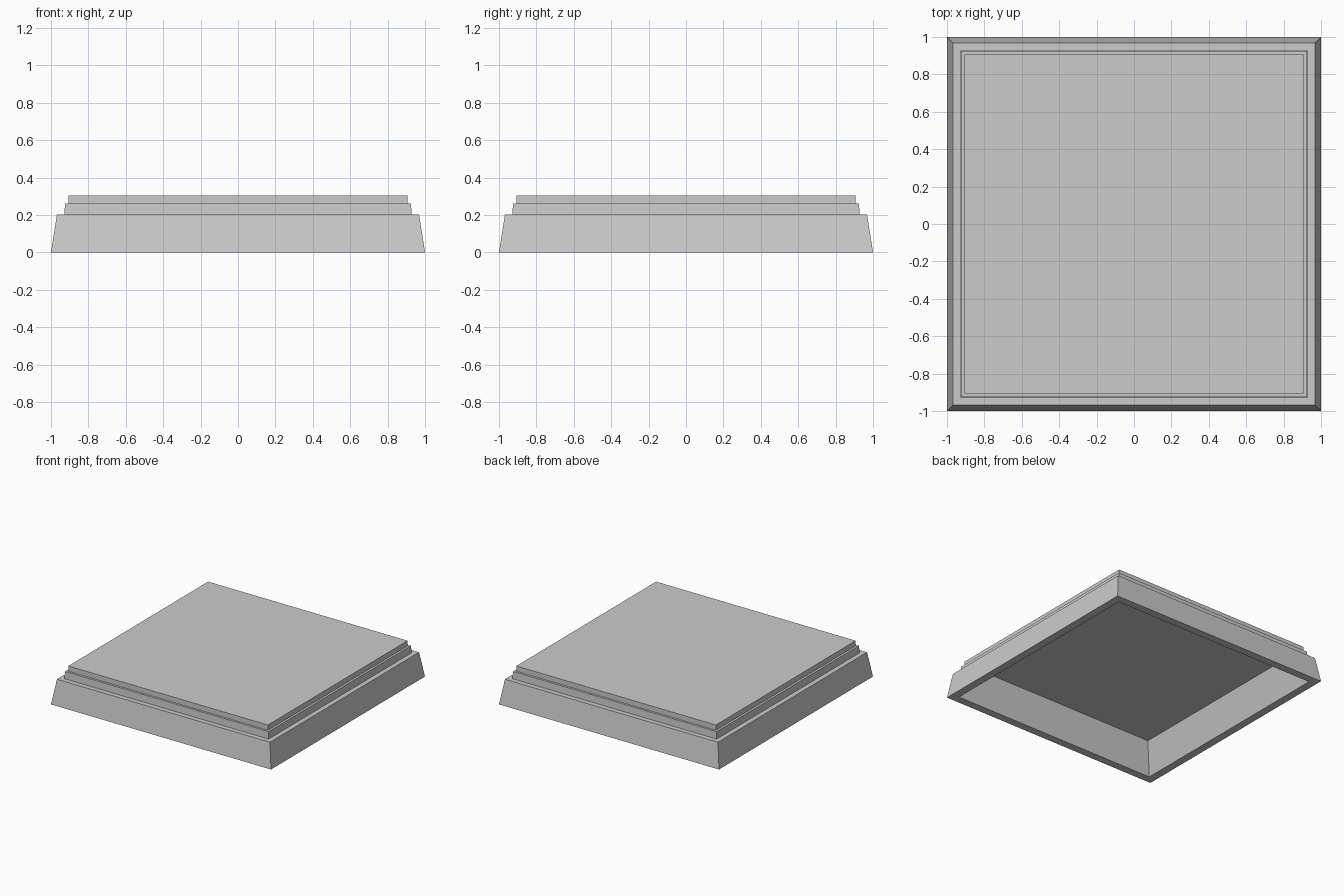
import bpy, bmesh

if "Cube" in bpy.data.objects:
    bpy.data.objects.remove(bpy.data.objects["Cube"])

# (half width, height): hollow underside, rim, then stepped outside up to the top
PROFILE = [
    (0.848, 0.243), (0.935, 0.0),    # recess ceiling and drafted inner wall
    (1.0, 0.0), (0.968, 0.203),      # sloped base tier
    (0.928, 0.203), (0.925, 0.262),  # middle tier
    (0.907, 0.262), (0.907, 0.305),  # top tier
]


def square_ring(bm, half, z):
    corners = [(-1, -1), (1, -1), (1, 1), (-1, 1)]
    return [bm.verts.new((half * x, half * y, z)) for x, y in corners]


def stepped_plinth(name, profile):
    bm = bmesh.new()
    rings = [square_ring(bm, h, z) for h, z in profile]
    # walls and ledges between neighbouring rings
    for a, b in zip(rings, rings[1:]):
        for i in range(4):
            j = (i + 1) % 4
            bm.faces.new((a[i], a[j], b[j], b[i]))
    # recess ceiling and top plate
    bm.faces.new(rings[0][::-1])
    bm.faces.new(rings[-1])
    bmesh.ops.recalc_face_normals(bm, faces=bm.faces)
    mesh = bpy.data.meshes.new(name)
    bm.to_mesh(mesh)
    bm.free()
    obj = bpy.data.objects.new(name, mesh)
    bpy.context.collection.objects.link(obj)
    return obj


stepped_plinth("stepped_plinth", PROFILE)
